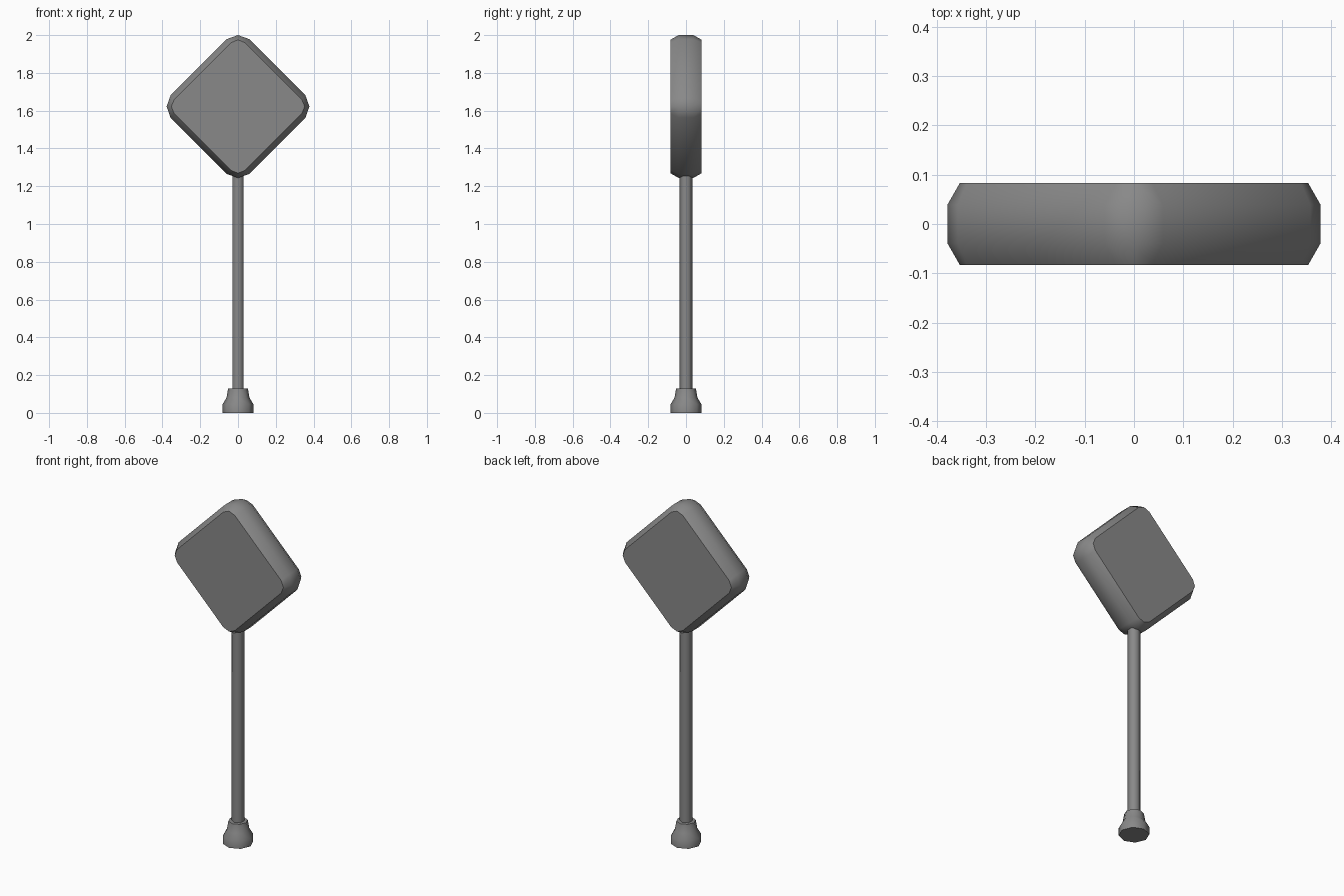
import bpy
import bmesh
from math import cos, sin, pi, radians

cube = bpy.data.objects.get("Cube")
if cube:
    bpy.data.objects.remove(cube, do_unlink=True)

grey = bpy.data.materials.new("plain grey")
grey.use_nodes = True
GREY = (0.25, 0.25, 0.25, 1)
grey.diffuse_color = GREY
grey.node_tree.nodes["Principled BSDF"].inputs["Base Color"].default_value = GREY


def loft(name, rings, sharp_angle):
    """Skin a stack of equal-length rings and cap both ends."""
    bm = bmesh.new()
    loops = [[bm.verts.new(p) for p in ring] for ring in rings]
    n = len(loops[0])
    for a, b in zip(loops, loops[1:]):
        for i in range(n):
            j = (i + 1) % n
            bm.faces.new((a[i], a[j], b[j], b[i]))
    bm.faces.new(loops[0][::-1])
    bm.faces.new(loops[-1])
    bmesh.ops.recalc_face_normals(bm, faces=bm.faces)
    mesh = bpy.data.meshes.new(name)
    bm.to_mesh(mesh)
    bm.free()
    mesh.materials.append(grey)
    obj = bpy.data.objects.new(name, mesh)
    bpy.context.collection.objects.link(obj)
    bpy.ops.object.select_all(action='DESELECT')
    obj.select_set(True)
    bpy.context.view_layer.objects.active = obj
    bpy.ops.object.shade_smooth_by_angle(angle=radians(sharp_angle))
    return obj


def turned(profile, sides):
    """Rings about the z axis, with a corner facing the front."""
    return [[(r * sin(2 * pi * i / sides), r * cos(2 * pi * i / sides), z)
             for i in range(sides)] for r, z in profile]


def diamond(y, tip, side, inset):
    """Upright diamond whose corners are each rounded by three points."""
    ring = []
    for k in range(4):
        c, s = cos(k * pi / 2), sin(k * pi / 2)
        for u, v in ((inset, -side), (tip, 0), (inset, side)):
            ring.append((u * c - v * s, y, 1.622 + u * s + v * c))
    return ring


# Foot, post and diamond-shaped sign
loft("foot", turned([(0.082, 0), (0.082, 0.045), (0.061, 0.08), (0.052, 0.13)], 8), 50)
loft("post", turned([(0.034, 0.1), (0.034, 1.27)], 6), 65)
outer, inner = (0.378, 0.059, 0.357), (0.353, 0.037, 0.338)
loft("sign_plate", [diamond(-0.083, *inner), diamond(-0.039, *outer),
                    diamond(0.039, *outer), diamond(0.083, *inner)], 50)
